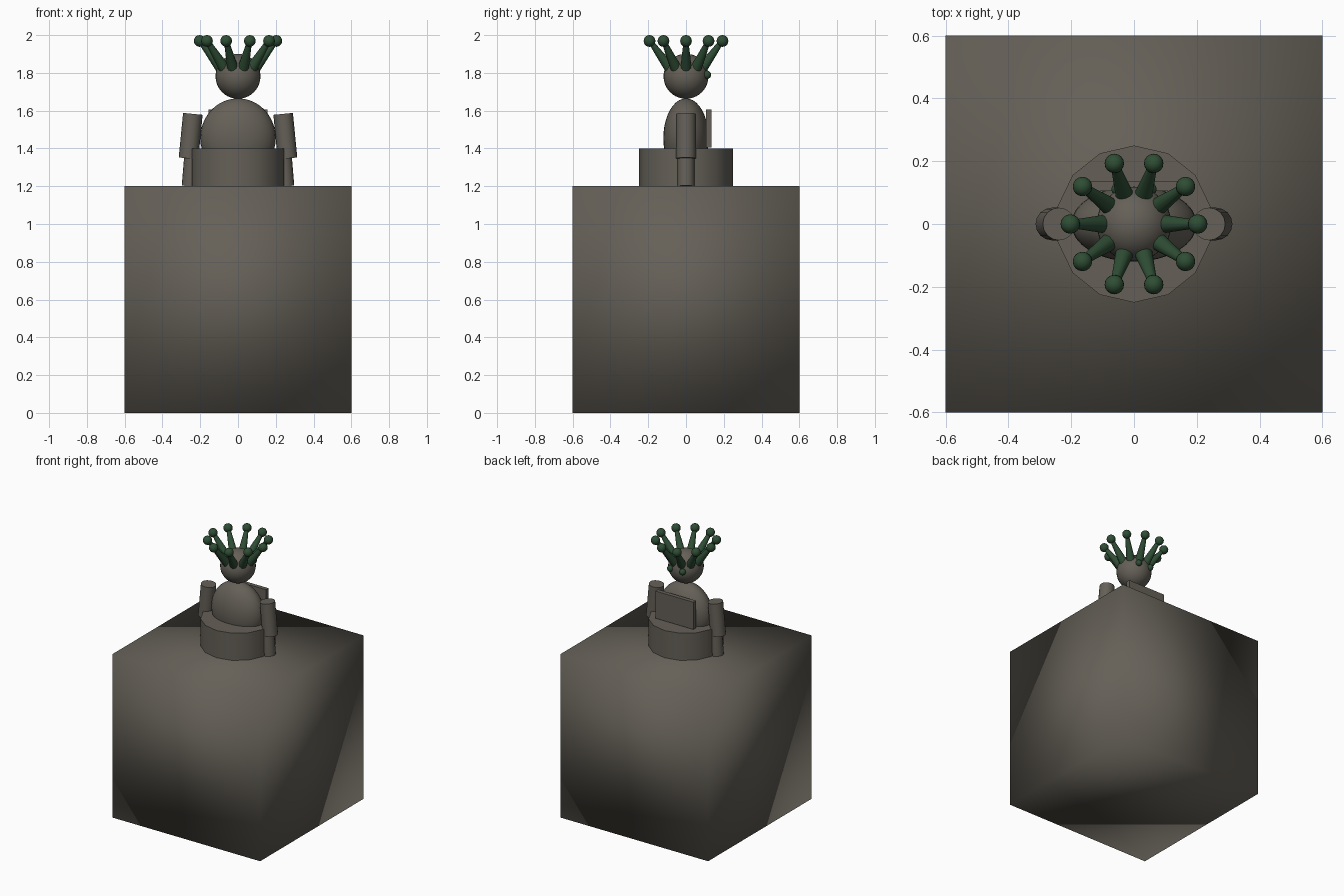
import bpy, math
from mathutils import Vector

if "Cube" in bpy.data.objects:
    bpy.data.objects.remove(bpy.data.objects["Cube"])


def make_material(name, rgb):
    m = bpy.data.materials.new(name)
    m.diffuse_color = (*rgb, 1)
    m.use_nodes = True
    m.node_tree.nodes["Principled BSDF"].inputs["Base Color"].default_value = m.diffuse_color
    return m


STONE = make_material("warm_grey_stone", (0.13, 0.118, 0.097))
GREEN = make_material("dark_green", (0.028, 0.075, 0.035))


def finish(name, mat, angle=40):
    ob = bpy.context.object
    ob.name = ob.data.name = name
    ob.data.materials.append(mat)
    bpy.ops.object.shade_smooth_by_angle(angle=math.radians(angle))
    return ob


def box(name, size, centre, mat, angle=40):
    bpy.ops.mesh.primitive_cube_add(size=1, location=centre)
    bpy.context.object.scale = size
    bpy.ops.object.transform_apply(location=False, rotation=False, scale=True)
    return finish(name, mat, angle)


def ball(name, radii, centre, mat, segments=24, rings=16):
    bpy.ops.mesh.primitive_uv_sphere_add(radius=1, segments=segments,
                                         ring_count=rings, location=centre)
    bpy.context.object.scale = radii
    bpy.ops.object.transform_apply(location=False, rotation=False, scale=True)
    return finish(name, mat)


def rod(name, start, end, r1, r2, mat, sides=16):
    """Round bar between two points, tapering from r1 to r2."""
    a, b = Vector(start), Vector(end)
    bpy.ops.mesh.primitive_cone_add(vertices=sides, radius1=r1, radius2=r2,
                                    depth=(b - a).length, location=(a + b) / 2)
    bpy.context.object.rotation_euler = (b - a).to_track_quat('Z', 'Y').to_euler()
    return finish(name, mat)


# Large block, softly shaded over its edges
box("pedestal", (1.2, 1.2, 1.2), (0, 0, 0.6), STONE, 180)

# Seated lower body: a fourteen-sided drum
bpy.ops.mesh.primitive_cylinder_add(vertices=14, radius=0.25, depth=0.2,
                                    location=(0, 0, 1.3))
finish("lower_body", STONE)

# Torso, head and the plate held against the chest
ball("torso", (0.2, 0.12, 0.21), (0, 0, 1.455), STONE, 32, 20)
ball("head", (0.119, 0.119, 0.119), (0, 0, 1.782), STONE, 32, 20)
box("chest_plate", (0.31, 0.03, 0.2), (0, 0.12, 1.505), STONE)

# Arms and eyes, both sides
for side, s in (("left", -1), ("right", 1)):
    rod(f"{side}_upper_arm", (s * 0.262, 0, 1.347), (s * 0.239, 0, 1.583),
        0.052, 0.052, STONE)
    rod(f"{side}_forearm", (s * 0.253, 0, 1.2), (s * 0.238, 0, 1.38),
        0.045, 0.045, STONE)
    ball(f"{side}_eye", (0.022, 0.022, 0.022), (s * 0.05, 0.111, 1.79), GREEN, 16, 10)

# Crown: ten spikes leaning outward, each tipped with a ball
for i in range(10):
    a = i * math.tau / 10
    c, s = math.cos(a), math.sin(a)
    rod(f"crown_spike_{i}", (0.09 * c, 0.09 * s, 1.825),
        (0.2 * c, 0.2 * s, 1.968), 0.03, 0.013, GREEN, 12)
    ball(f"crown_tip_{i}", (0.031, 0.031, 0.031),
         (0.203 * c, 0.203 * s, 1.969), GREEN, 16, 10)
